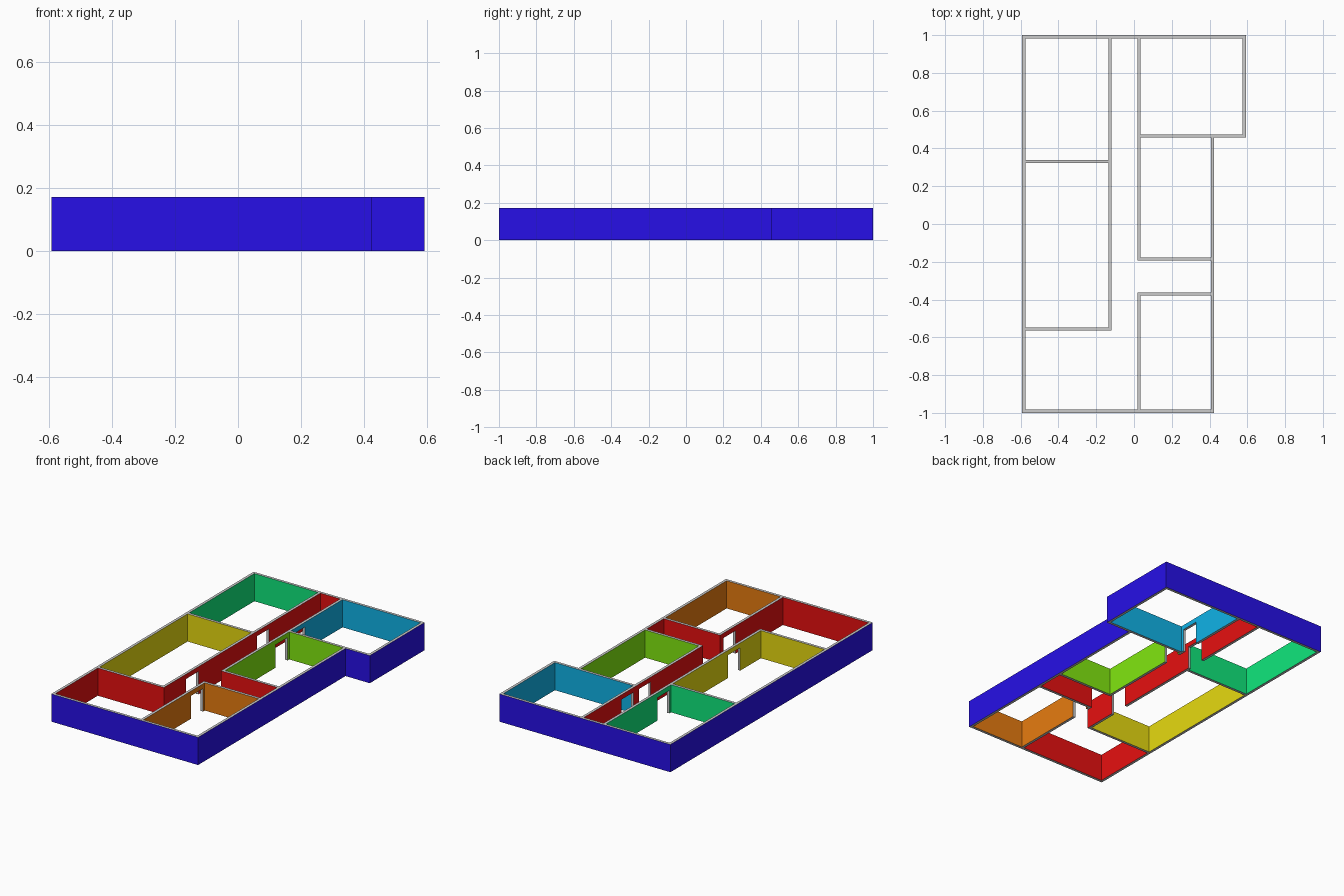
import bpy, bmesh

if "Cube" in bpy.data.objects:
    bpy.data.objects.remove(bpy.data.objects["Cube"])

H = 0.173        # wall height
DOOR_H = 0.143   # door opening height


def material(name, rgb):
    m = bpy.data.materials.new(name)
    m.diffuse_color = (*rgb, 1)
    m.use_nodes = True
    m.node_tree.nodes["Principled BSDF"].inputs["Base Color"].default_value = m.diffuse_color
    return m


def prism(name, outline, z0, z1, side, cap=None):
    """Extrude a counter-clockwise outline; sides and caps get their own material."""
    bm = bmesh.new()
    low = [bm.verts.new((x, y, z0)) for x, y in outline]
    top = [bm.verts.new((x, y, z1)) for x, y in outline]
    n = len(outline)
    for i in range(n):
        j = (i + 1) % n
        bm.faces.new((low[i], low[j], top[j], top[i]))
    for f in (bm.faces.new(low[::-1]), bm.faces.new(top)):
        f.material_index = 1 if cap else 0
    mesh = bpy.data.meshes.new(name)
    bm.to_mesh(mesh)
    bm.free()
    for m in (side, cap):
        if m:
            mesh.materials.append(m)
    ob = bpy.data.objects.new(name, mesh)
    bpy.context.collection.objects.link(ob)
    return ob


def rect(x0, x1, y0, y1):
    return [(x0, y0), (x1, y0), (x1, y1), (x0, y1)]


def cut(target, cutter):
    """Carve the cutter out, keeping the cutter's colour on the new faces."""
    mod = target.modifiers.new(cutter.name, 'BOOLEAN')
    mod.operation = 'DIFFERENCE'
    mod.solver = 'EXACT'
    mod.material_mode = 'TRANSFER'
    mod.object = cutter
    bpy.context.view_layer.objects.active = target
    bpy.ops.object.modifier_apply(modifier=mod.name)
    bpy.data.objects.remove(cutter)


grey = material("wall_edge", (0.6, 0.6, 0.6))
blue = material("exterior", (0.02, 0.005, 0.8))

# Solid house footprint, blue outside with grey wall tops
footprint = [(-0.592, -1), (0.424, -1), (0.424, 0.457), (0.592, 0.457),
             (0.592, 1), (-0.592, 1)]
walls = prism("house_walls", footprint, 0, H, blue, grey)

# L-shaped hall with side alcove
hall = [(-0.575, -0.983), (0.018, -0.983), (0.018, -0.362), (0.407, -0.362),
        (0.407, -0.194), (0.018, -0.194), (0.018, 0.983), (-0.118, 0.983),
        (-0.118, -0.564), (-0.575, -0.564)]
cut(walls, prism("hall", hall, -0.1, 0.3, material("hall_red", (0.8, 0.005, 0.005))))

# Rooms: extents, colour, door span along y
rooms = {
    "green_room": ((-0.575, -0.135, 0.34, 0.983), (0.005, 0.8, 0.2), (0.357, 0.475)),
    "yellow_room": ((-0.575, -0.135, -0.547, 0.323), (0.8, 0.7, 0.005), (-0.343, -0.223)),
    "cyan_room": ((0.035, 0.575, 0.474, 0.983), (0.005, 0.45, 0.8), (0.492, 0.61)),
    "lime_room": ((0.035, 0.407, -0.177, 0.457), (0.22, 0.8, 0.005), (0.323, 0.441)),
    "orange_room": ((0.035, 0.407, -0.983, -0.379), (0.8, 0.2, 0.005), (-0.515, -0.396)),
}
for name, (ext, rgb, door) in rooms.items():
    cut(walls, prism(name, rect(*ext), -0.1, 0.3, material(name, rgb)))
    # Doorway through the wall between room and hall
    x = -0.1265 if ext[0] < 0 else 0.0265
    cut(walls, prism(name + "_door", rect(x - 0.015, x + 0.015, *door),
                     -0.1, DOOR_H, grey))
